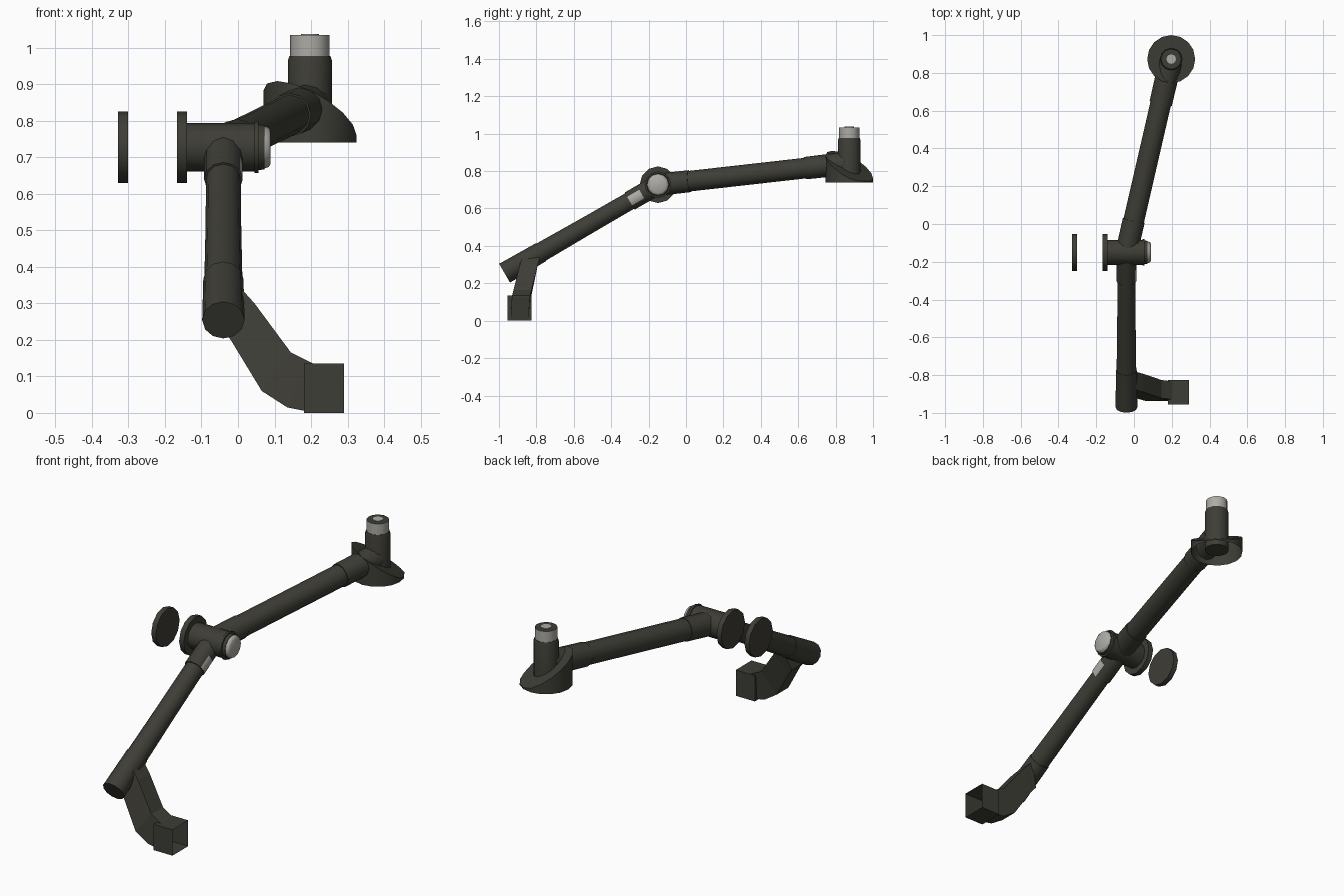
import bpy, bmesh, math
from mathutils import Vector as V

if "Cube" in bpy.data.objects:
    bpy.data.objects.remove(bpy.data.objects["Cube"])


def material(name, rgb):
    m = bpy.data.materials.new(name)
    m.diffuse_color = (*rgb, 1)
    m.use_nodes = True
    m.node_tree.nodes["Principled BSDF"].inputs["Base Color"].default_value = m.diffuse_color
    return m


DARK = material("dark olive grey", (0.048, 0.047, 0.037))
LIGHT = material("light grey", (0.42, 0.41, 0.38))


def finish(bm, name, mats, smooth=True):
    me = bpy.data.meshes.new(name)
    bm.normal_update()
    bm.to_mesh(me)
    bm.free()
    for m in mats:
        me.materials.append(m)
    ob = bpy.data.objects.new(name, me)
    bpy.context.collection.objects.link(ob)
    if smooth:
        bpy.ops.object.select_all(action='DESELECT')
        ob.select_set(True)
        bpy.context.view_layer.objects.active = ob
        bpy.ops.object.shade_smooth_by_angle(angle=math.radians(40))
    return ob


def lathe(name, origin, axis, stations, mat=DARK, rule=None, sides=12):
    """Capped round part: stations are (distance along axis, radius)."""
    o, a = V(origin), V(axis).normalized()
    u = a.cross(V((0, 0, 1)))
    u = u.normalized() if u.length > 0.01 else V((1, 0, 0))
    w = a.cross(u)
    bm = bmesh.new()
    rings = []
    for d, r in stations:
        rings.append([bm.verts.new(o + a * d + r * (u * math.cos(t) + w * math.sin(t)))
                      for t in (2 * math.pi * i / sides for i in range(sides))])
    for p, q in zip(rings, rings[1:]):
        for i in range(sides):
            j = (i + 1) % sides
            bm.faces.new((p[i], p[j], q[j], q[i]))
    bm.faces.new(rings[0][::-1])
    bm.faces.new(rings[-1])
    bm.normal_update()
    if rule:
        for f in bm.faces:
            f.material_index = int(rule(f))
    return finish(bm, name, [mat, LIGHT if mat is DARK else DARK])


HINGE = V((-0.04, -0.15, 0.727))
X, Z = (1, 0, 0), (0, 0, 1)

# elbow hinge with discs, ring and pale button
hx = (0, HINGE.y, HINGE.z)
lathe("loose_disc", hx, X, [(-0.328, 0.098), (-0.301, 0.098)])
lathe("hinge_disc", hx, X, [(-0.167, 0.098), (-0.14, 0.098)])
lathe("hinge_barrel", hx, X, [(-0.14, 0.066), (0.047, 0.066)])
lathe("hinge_ring", hx, X, [(0.045, 0.071), (0.056, 0.071)])
lathe("hinge_collar", hx, X, [(0.056, 0.062), (0.072, 0.061)])
lathe("hinge_button", hx, X, [(0.072, 0.058), (0.084, 0.054), (0.089, 0.046)], LIGHT)

# lower arm, with a pale patch on the +x side of its upper sleeve
low = V((-0.04, -0.97, 0.254)) - HINGE
L = low.length
lathe("lower_arm_tube", HINGE, low, [(0.1, 0.047), (0.45, 0.049), (0.8, 0.053)])
lathe("lower_arm_top_sleeve", HINGE, low, [(0, 0.053), (0.1, 0.053), (0.175, 0.053)],
      rule=lambda f: f.normal.x > 0.94 and f.calc_center_median().y < -0.235)
lathe("lower_arm_end_sleeve", HINGE, low, [(L - 0.225, 0.055), (L, 0.058)])

# upper arm
up = V((0.195, 0.87, 0.842)) - HINGE
U = up.length
lathe("upper_arm_tube", HINGE, up, [(0.1, 0.055), (U - 0.1, 0.055)])
lathe("upper_arm_hinge_sleeve", HINGE, up, [(0, 0.059), (0.175, 0.059)])
lathe("upper_arm_end_sleeve", HINGE, up, [(U - 0.24, 0.06), (U - 0.01, 0.062)])

# slanted foot: open underneath, cut obliquely on top
C = V((0.197, 0.873, 0))
bm = bmesh.new()
lower, upper = [], []
for i in range(16):
    t = 2 * math.pi * i / 16
    dx, dy = 0.127 * math.cos(t), 0.127 * math.sin(t)
    lower.append(bm.verts.new((C.x + dx, C.y + dy, 0.74)))
    upper.append(bm.verts.new((C.x + dx, C.y + dy, max(0.748, 0.822 - 0.48 * (dx + dy)))))
for i in range(16):
    j = (i + 1) % 16
    bm.faces.new((lower[i], lower[j], upper[j], upper[i]))
bm.faces.new(upper)
finish(bm, "slanted_foot", [DARK])

# upright post with pale collar and dark top
lathe("post", C, Z, [(0.755, 0.06), (0.965, 0.06), (0.977, 0.056)])
lathe("post_collar", C, Z, [(0.977, 0.054), (1.034, 0.054)], LIGHT,
      rule=lambda f: f.normal.z > 0.9)
lathe("post_top_dot", C, Z, [(1.034, 0.025), (1.037, 0.025)], LIGHT)

# bent square duct below the lower arm: (upper edge x, z), (lower edge x, z)
bends = [((0.0, 0.35), (-0.045, 0.23)), ((0.045, 0.30), (-0.02, 0.20)),
         ((0.145, 0.165), (0.065, 0.06)), ((0.205, 0.135), (0.135, 0.015)),
         ((0.206, 0.13), (0.185, 0.005))]
bm = bmesh.new()
loops = []
for top, bot in bends:
    loop = []
    for (x, z), s in ((top, -1), (top, 1), (bot, 1), (bot, -1)):
        yc = max(-0.89, -0.835 + 0.25 * (z - 0.32))
        loop.append(bm.verts.new((x, yc + s * 0.048, z)))
    loops.append(loop)
for p, q in zip(loops, loops[1:]):
    for i in range(4):
        j = (i + 1) % 4
        bm.faces.new((p[i], p[j], q[j], q[i]))
bm.faces.new(loops[0])
bm.faces.new(loops[-1])
bmesh.ops.recalc_face_normals(bm, faces=bm.faces)
finish(bm, "bent_duct", [DARK], smooth=False)

# square nozzle, open on the +x side
bm = bmesh.new()
bmesh.ops.create_cube(bm, size=1)
bmesh.ops.scale(bm, vec=(0.11, 0.13, 0.135), verts=bm.verts)
bmesh.ops.translate(bm, vec=(0.235, -0.89, 0.0675), verts=bm.verts)
bm.normal_update()
bmesh.ops.delete(bm, geom=[f for f in bm.faces if f.normal.x > 0.9], context='FACES_ONLY')
finish(bm, "square_nozzle", [DARK], smooth=False)
